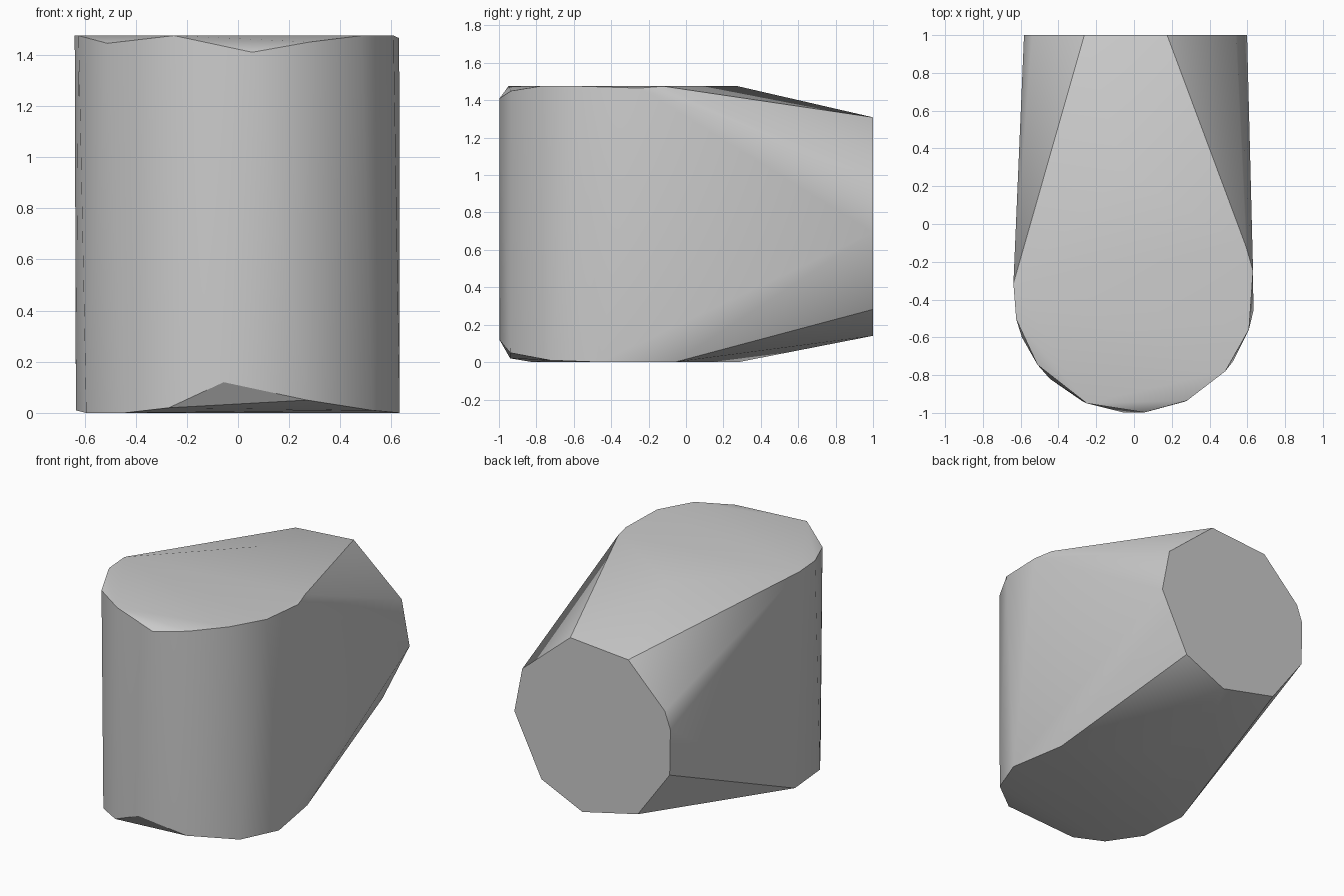
import bpy
import bmesh
from math import sin, cos, radians

default_cube = bpy.data.objects.get("Cube")
if default_cube:
    bpy.data.objects.remove(default_cube, do_unlink=True)

HEIGHT = 1.475
POST_RADIUS, POST_Y = 0.64, -0.36
OUTLET_RADIUS, OUTLET_Z = 0.6, 0.735

# Rim corners as angles, with the chamfered corners pulled inward along the axis
TOP_ANGLES = (10, 22, 95, 176, 193, 217, 247, 275, 296, 319, 342)
TOP_DIPS = {10: 0.01, 217: 0.03, 275: 0.065, 296: 0.025}
BASE_ANGLES = (28, 90, 172, 202, 226, 245, 265, 295, 325, 351)
BASE_RISES = {172: 0.01, 245: 0.02, 265: 0.12, 295: 0.05, 325: 0.01}
OUTLET_ANGLES = (26, 73, 116, 154, 166, 196, 236, 278, 311, 356)


def post_point(angle, z):
    """Corner on the upright round body."""
    a = radians(angle)
    return (POST_RADIUS * cos(a), POST_Y + POST_RADIUS * sin(a), z)


def outlet_point(angle):
    """Corner on the flat round end at the back."""
    a = radians(angle)
    return (OUTLET_RADIUS * cos(a), 1.0, OUTLET_Z + OUTLET_RADIUS * sin(a))


def make_material(name, colour):
    material = bpy.data.materials.new(name)
    material.use_nodes = True
    material.diffuse_color = colour
    shader = material.node_tree.nodes["Principled BSDF"]
    shader.inputs["Base Color"].default_value = colour
    return material


# Convex body stretched between the top rim, base rim and back outlet
corners = [post_point(a, HEIGHT - TOP_DIPS.get(a, 0)) for a in TOP_ANGLES]
corners += [post_point(a, BASE_RISES.get(a, 0)) for a in BASE_ANGLES]
corners += [outlet_point(a) for a in OUTLET_ANGLES]

bm = bmesh.new()
for corner in corners:
    bm.verts.new(corner)
bmesh.ops.convex_hull(bm, input=bm.verts[:])
bmesh.ops.recalc_face_normals(bm, faces=bm.faces[:])
mesh = bpy.data.meshes.new("elbow_body")
bm.to_mesh(mesh)
bm.free()

body = bpy.data.objects.new("elbow_body", mesh)
bpy.context.collection.objects.link(body)
mesh.materials.append(make_material("light grey", (0.6, 0.6, 0.6, 1)))

# Smooth the round sides and keep the rims crisp
bpy.ops.object.select_all(action="DESELECT")
body.select_set(True)
bpy.context.view_layer.objects.active = body
bpy.ops.object.shade_smooth_by_angle(angle=radians(30))
